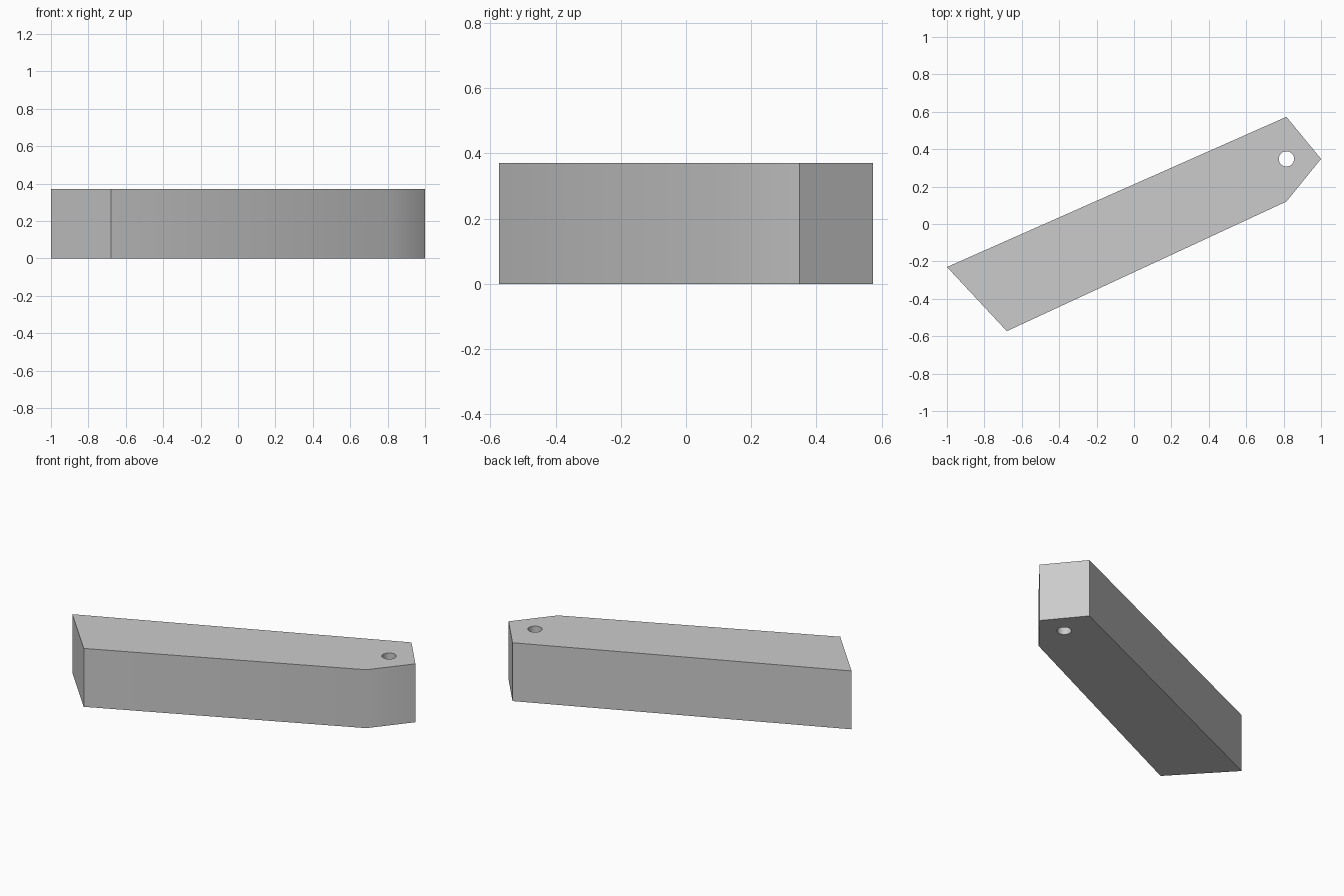
import bpy
import bmesh
import math

cube = bpy.data.objects.get("Cube")
if cube:
    bpy.data.objects.remove(cube, do_unlink=True)

HEIGHT = 0.37
OUTLINE = [(-1, -0.23), (-0.68, -0.573), (0.815, 0.12), (1, 0.348), (0.815, 0.573)]
HOLE_CENTRE, HOLE_RADIUS, HOLE_SIDES = (0.815, 0.348), 0.041, 32

# Plain grey material
grey = bpy.data.materials.new("plain grey")
grey.use_nodes = True
colour = (0.6, 0.6, 0.6, 1)
grey.diffuse_color = colour
grey.node_tree.nodes["Principled BSDF"].inputs["Base Color"].default_value = colour


def add_loop(bm, points):
    verts = [bm.verts.new((x, y, 0)) for x, y in points]
    return [bm.edges.new((a, b)) for a, b in zip(verts, verts[1:] + verts[:1])]


# Pointed bar profile with a round hole, extruded upwards
bm = bmesh.new()
angles = [math.tau * i / HOLE_SIDES for i in range(HOLE_SIDES)]
hole = [(HOLE_CENTRE[0] + HOLE_RADIUS * math.cos(a),
         HOLE_CENTRE[1] + HOLE_RADIUS * math.sin(a)) for a in angles]
edges = add_loop(bm, OUTLINE) + add_loop(bm, hole)
bmesh.ops.triangle_fill(bm, edges=edges, use_beauty=True)
result = bmesh.ops.extrude_face_region(bm, geom=bm.faces[:], use_keep_orig=True)
top = [v for v in result["geom"] if isinstance(v, bmesh.types.BMVert)]
bmesh.ops.translate(bm, verts=top, vec=(0, 0, HEIGHT))
bmesh.ops.recalc_face_normals(bm, faces=bm.faces[:])

mesh = bpy.data.meshes.new("pointed_bar")
bm.to_mesh(mesh)
bm.free()
mesh.materials.append(grey)
bar = bpy.data.objects.new("pointed_bar", mesh)
bpy.context.collection.objects.link(bar)

# Smooth hole wall with sharp outer edges
bpy.ops.object.select_all(action="DESELECT")
bar.select_set(True)
bpy.context.view_layer.objects.active = bar
bpy.ops.object.shade_smooth_by_angle(angle=math.radians(30))
